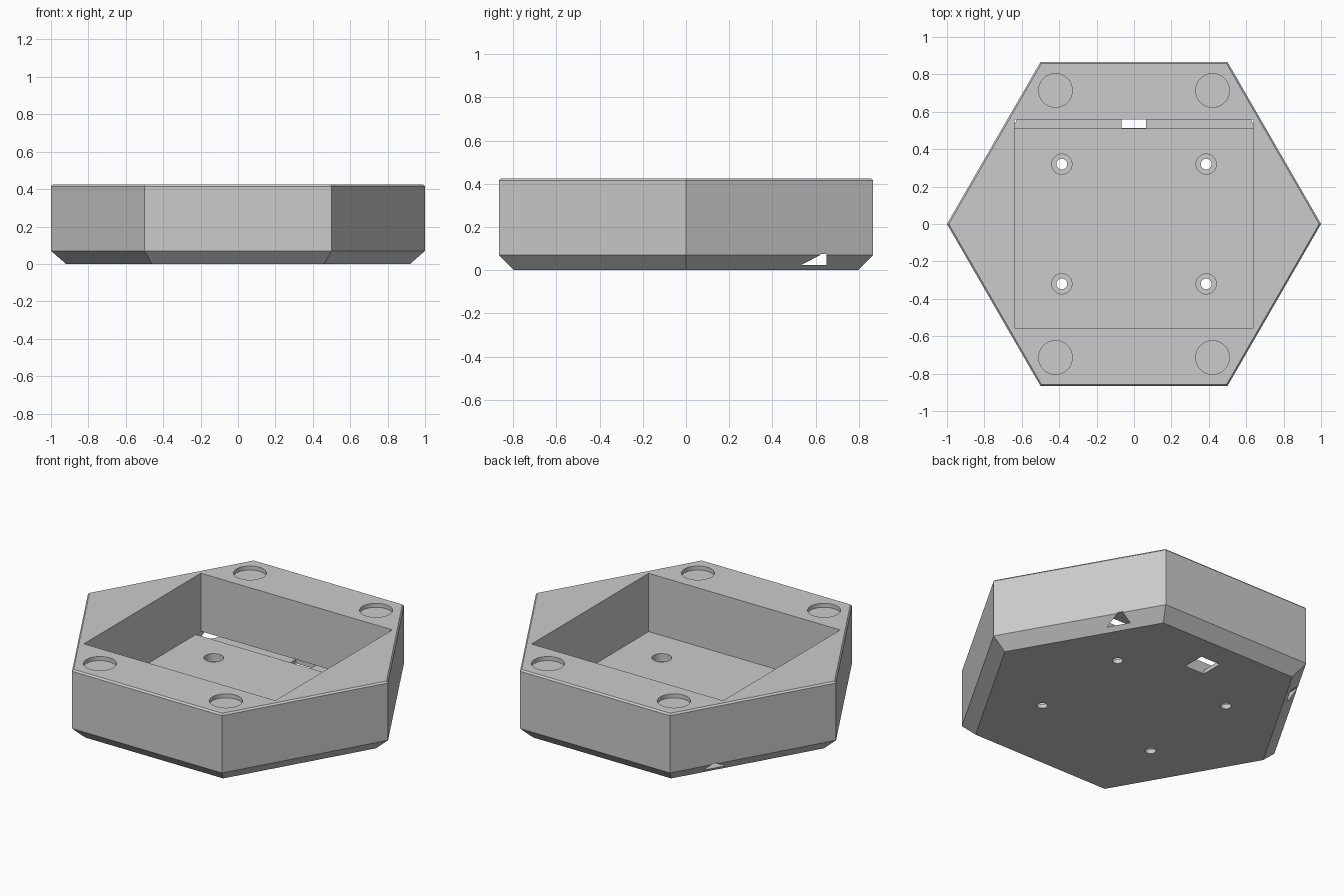
import bpy
import bmesh
import math
from mathutils import Matrix

cube = bpy.data.objects.get("Cube")
if cube:
    bpy.data.objects.remove(cube, do_unlink=True)

grey = bpy.data.materials.new("light grey")
grey.use_nodes = True
colour = (0.6, 0.6, 0.6, 1)
grey.diffuse_color = colour
grey.node_tree.nodes["Principled BSDF"].inputs["Base Color"].default_value = colour


def add_object(name, bm):
    bmesh.ops.recalc_face_normals(bm, faces=bm.faces)
    mesh = bpy.data.meshes.new(name)
    bm.to_mesh(mesh)
    bm.free()
    mesh.materials.append(grey)
    obj = bpy.data.objects.new(name, mesh)
    bpy.context.collection.objects.link(obj)
    return obj


def box(name, low, high):
    bm = bmesh.new()
    bmesh.ops.create_cube(bm, size=1)
    for v in bm.verts:
        v.co = [l if c < 0 else h for c, l, h in zip(v.co, low, high)]
    return add_object(name, bm)


def cylinder(name, x, y, z0, z1, radius):
    bm = bmesh.new()
    bmesh.ops.create_cone(bm, cap_ends=True, segments=48, radius1=radius, radius2=radius,
                          depth=z1 - z0, matrix=Matrix.Translation((x, y, (z0 + z1) / 2)))
    return add_object(name, bm)


def cut(target, cutter):
    cutter.hide_render = True
    mod = target.modifiers.new("cut", "BOOLEAN")
    mod.operation = "DIFFERENCE"
    mod.solver = "EXACT"
    mod.object = cutter
    bpy.context.view_layer.objects.active = target
    bpy.ops.object.modifier_apply(modifier=mod.name)
    bpy.data.objects.remove(cutter, do_unlink=True)


# Hexagonal body: wide chamfer below, fine chamfer on the top rim
TOP = 0.425
bm = bmesh.new()
rings = []
for radius, z in ((0.92, 0), (1, 0.07), (1, TOP - 0.01), (0.99, TOP)):
    rings.append([bm.verts.new((radius * math.cos(i * math.pi / 3),
                                radius * math.sin(i * math.pi / 3), z)) for i in range(6)])
for a, b in zip(rings, rings[1:]):
    for i in range(6):
        j = (i + 1) % 6
        bm.faces.new((a[i], a[j], b[j], b[i]))
bm.faces.new(rings[0])
bm.faces.new(rings[-1])
body = add_object("hexagonal_tray", bm)

# Main rectangular pocket
FLOOR = 0.074
cut(body, box("pocket", (-0.638, -0.556, FLOOR), (0.638, 0.558, 1)))

# Cable slot under the back wall, with an opening through the base
cut(body, box("cable_slot", (-0.64, 0.51, 0.024), (0.64, 0.65, FLOOR + 0.001)))
cut(body, box("cable_opening", (-0.068, 0.512, -0.1), (0.064, 0.648, 0.05)))

for sx in (-1, 1):
    for sy in (-1, 1):
        # Counterbored screw holes in the floor
        x, y = 0.386 * sx, 0.32 * sy
        cut(body, cylinder("screw_hole", x, y, -0.1, 0.2, 0.029))
        cut(body, cylinder("screw_recess", x, y, 0.026, 0.2, 0.054))
        # Shallow round recesses in the top rim
        cut(body, cylinder("round_recess", 0.42 * sx, 0.714 * sy, TOP - 0.024, 1, 0.09))

# Smooth hole walls, sharp edges
bpy.ops.object.select_all(action="DESELECT")
body.select_set(True)
bpy.context.view_layer.objects.active = body
bpy.ops.object.shade_smooth_by_angle(angle=math.radians(25))
